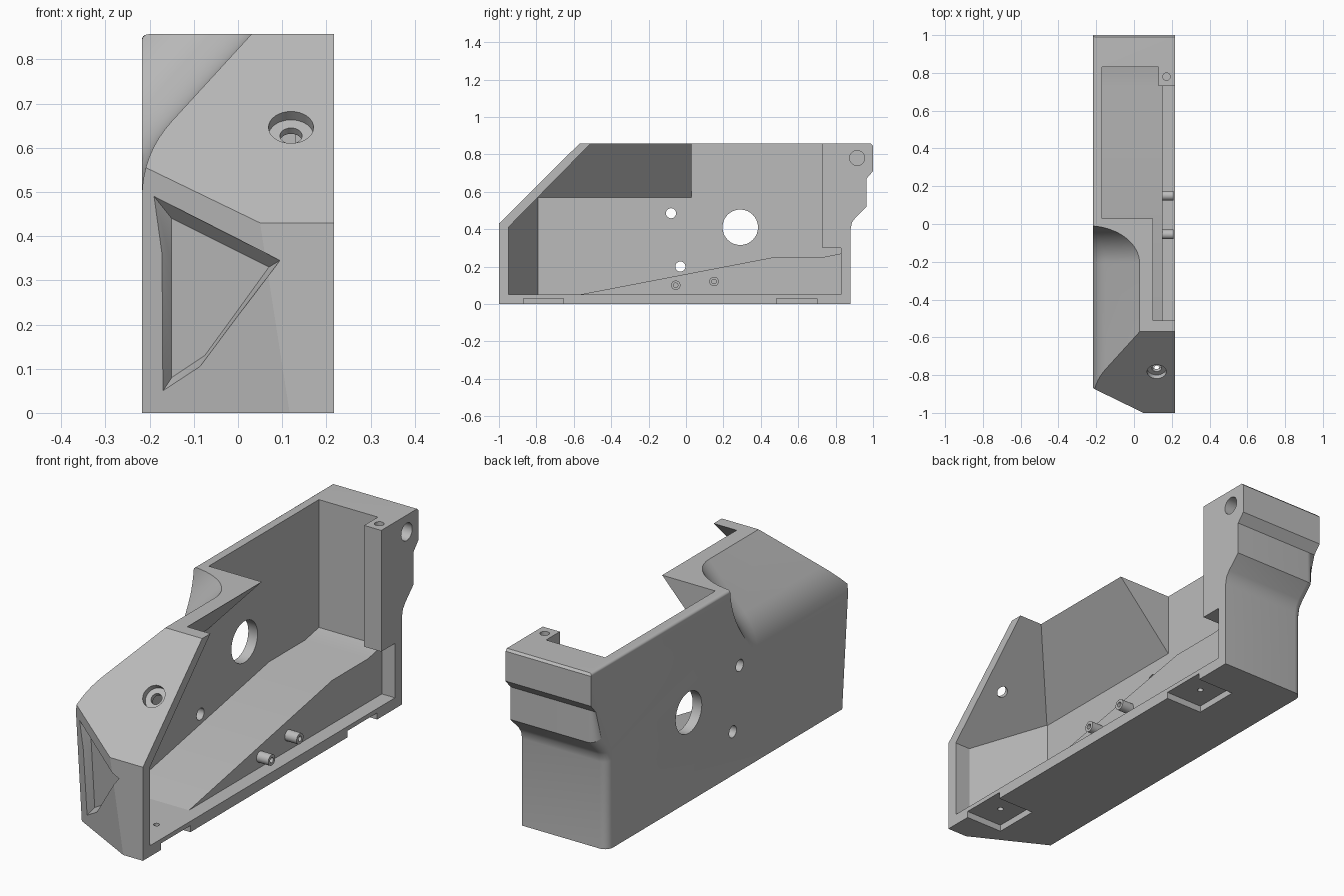
import bpy, bmesh, math
from mathutils import Vector, Matrix

cube = bpy.data.objects.get("Cube")
if cube:
    bpy.data.objects.remove(cube)

grey = bpy.data.materials.new("plain grey")
grey.use_nodes = True
grey.diffuse_color = (0.5, 0.5, 0.5, 1)
grey.node_tree.nodes["Principled BSDF"].inputs["Base Color"].default_value = (0.5, 0.5, 0.5, 1)

HALF = 0.217   # half the width
TOP = 0.857    # height
WALL = -0.17   # inner face of the side wall


def finish(name, bm):
    bmesh.ops.recalc_face_normals(bm, faces=bm.faces[:])
    mesh = bpy.data.meshes.new(name)
    bm.to_mesh(mesh)
    bm.free()
    mesh.materials.append(grey)
    ob = bpy.data.objects.new(name, mesh)
    bpy.context.collection.objects.link(ob)
    return ob


def loft(rings):
    """Closed solid through rings of equal point count."""
    bm = bmesh.new()
    rows = [[bm.verts.new(p) for p in ring] for ring in rings]
    n = len(rows[0])
    for a, b in zip(rows, rows[1:]):
        for i in range(n):
            j = (i + 1) % n
            bm.faces.new((a[i], a[j], b[j], b[i]))
    bm.faces.new(rows[0])
    bm.faces.new(rows[-1])
    bmesh.ops.recalc_face_normals(bm, faces=bm.faces[:])
    return bm


def side_prism(pts, x0, x1):
    return loft([[(x, y, z) for y, z in pts] for x in (x0, x1)])


def box(x0, x1, y0, y1, z0, z1):
    return side_prism([(y0, z0), (y1, z0), (y1, z1), (y0, z1)], x0, x1)


def cylinder(centre, radius, depth, axis):
    bm = bmesh.new()
    turn = Vector((0, 0, 1)).rotation_difference(Vector(axis)).to_matrix().to_4x4()
    bmesh.ops.create_cone(bm, cap_ends=True, segments=32, radius1=radius, radius2=radius,
                          depth=depth, matrix=Matrix.Translation(centre) @ turn)
    return bm


def slice_off(bm, point, normal):
    """Remove what lies on the normal's side of a plane and close the cut."""
    cut = bmesh.ops.bisect_plane(bm, geom=bm.verts[:] + bm.edges[:] + bm.faces[:], dist=1e-5,
                                 plane_co=point, plane_no=normal, clear_outer=True)
    edges = [e for e in cut["geom_cut"] if isinstance(e, bmesh.types.BMEdge)]
    bmesh.ops.holes_fill(bm, edges=edges, sides=0)


def carve(ob, bm):
    cutter = finish("cutter", bm)
    cutter.hide_render = True
    mod = ob.modifiers.new("carve", "BOOLEAN")
    mod.operation, mod.solver, mod.object = "DIFFERENCE", "EXACT", cutter
    bpy.context.view_layer.objects.active = ob
    bpy.ops.object.modifier_apply(modifier=mod.name)
    bpy.data.objects.remove(cutter)


# Outer block: side profile with sloped nose and stepped back
profile = [(-1, 0), (-1, 0.43), (-0.57, TOP), (0.99, TOP), (1, 0.847), (1, 0.71), (0.965, 0.67),
           (0.965, 0.52), (0.905, 0.46), (0.887, 0.435), (0.88, 0.40), (0.88, 0)]
bm = side_prism(profile, -HALF, HALF)


def round_edges(width, rule):
    edges = [e for e in bm.edges if all(v.co.x < -0.2 and rule(v.co) for v in e.verts)]
    bmesh.ops.bevel(bm, geom=edges, offset=width, segments=5, profile=0.5,
                    affect="EDGES", clamp_overlap=False)


round_edges(0.04, lambda c: c.y > 0.87 and c.z < 0.68)
round_edges(0.015, lambda c: c.z > TOP - 0.001)

# Angled cheek on the nose
a, b, c = Vector((0.05, -1, 0.43)), Vector((0.117, -1, 0)), Vector((-HALF, -0.87, 0.56))
cheek = (b - a).cross(c - a).normalized()
if cheek.y > 0:
    cheek.negate()
slice_off(bm, a, cheek)
body = finish("housing", bm)

# Scooped shoulder: slanted cut, rolled lower edge, hollow rear end
p0, p1, p2 = Vector((-0.15, 0.66)), Vector((-HALF, 0.587)), Vector((-0.2175, 0.488))
section = [Vector((-0.5, 0.955)), Vector((0.12, 0.955))]
for i in range(9):
    t = i / 8
    section.append(p0 * (1 - t) ** 2 + p1 * 2 * t * (1 - t) + p2 * t * t)
section.append(Vector((-0.5, 0.488)))
out, r = Vector((-0.738, 0.675)), 0.2
rings = [[(p.x, -1.2, p.y) for p in section]]
for i in range(15):
    ang = math.pi / 2 * i / 14
    shift = out * (r - r * math.cos(ang))
    rings.append([(p.x + shift.x, -0.01 - r + r * math.sin(ang), p.y + shift.y) for p in section])
carve(body, loft(rings))

# Front cavity, following the shoulder and the cheek from inside
front = side_prism([(-0.95, 0.05), (0.035, 0.05), (0.035, 1), (-0.37, 1), (-0.95, 0.41)], WALL, 0.3)
slice_off(front, (WALL, 0, 0.57), (-0.728, 0, 0.685))
slice_off(front, (WALL, -0.79, 0), (-0.46, -0.89, 0))
# The shoulder limits only the left side, so open the space above the rim
carve(body, front)
carve(body, box(0.10, 0.3, -0.508, 0.035, 0.8, 1))
# Rear cavity
carve(body, box(WALL, 0.3, 0.03, 0.83, 0.05, 1))

# Tapered three-sided pocket in the cheek
rim = [(-0.19, 0.49), (0.095, 0.345), (0.0, 0.22), (-0.086, 0.105), (-0.17, 0.05), (-0.172, 0.36)]
base = [(-0.15, 0.44), (0.07, 0.33), (0.0, 0.233), (-0.075, 0.13), (-0.15, 0.08), (-0.15, 0.34)]


def cheek_y(x, z):
    return max(-1, a.y - (cheek.x * (x - a.x) + cheek.z * (z - a.z)) / cheek.y)


carve(body, loft([[(x, -1.1, z) for x, z in rim],
                  [(x, cheek_y(x, z), z) for x, z in rim],
                  [(x, cheek_y(x, z) + 0.04, z) for x, z in base]]))

# Counterbored screw hole in the sloped nose
slope = Vector((0, -1, 1)).normalized()
seat = Vector((0.12, -0.783, 0.647))
carve(body, cylinder(seat, 0.051, 0.056, slope))
carve(body, cylinder(seat, 0.025, 0.3, slope))

# Holes through the side wall
for y, z, rad in ((0.29, 0.41, 0.095), (-0.08, 0.485, 0.027), (-0.03, 0.2, 0.027)):
    carve(body, cylinder((-0.2, y, z), rad, 0.2, (1, 0, 0)))

# Blind hole in the back corner
carve(body, cylinder((HALF, 0.915, 0.78), 0.04, 0.2, (1, 0, 0)))

# Foot recesses underneath, each with a small hole
for y0, y1 in ((-0.87, -0.655), (0.485, 0.70)):
    carve(body, box(0.03, 0.3, y0, y1, -0.1, 0.03))
    carve(body, cylinder((0.12, (y0 + y1) / 2, 0.03), 0.013, 0.1, (0, 0, 1)))

# Ramped inner floor
ramp = finish("inner_ramp", side_prism(
    [(-0.57, 0.05), (0.83, 0.05), (0.83, 0.27), (0.73, 0.25), (0.47, 0.25)], WALL, 0.15))

# Back corner post with a screw hole on top
post = finish("corner_post", box(0.13, HALF, 0.73, 0.83, 0.30, TOP))
carve(post, cylinder((0.172, 0.78, TOP), 0.02, 0.16, (0, 0, 1)))

# Hollow locating pegs
pegs = []
for y, z in ((-0.055, 0.1), (0.15, 0.12)):
    peg = finish("locating_peg", cylinder((0.175, y, z), 0.025, 0.07, (1, 0, 0)))
    carve(peg, cylinder((0.21, y, z), 0.012, 0.06, (1, 0, 0)))
    pegs.append(peg)

bpy.ops.object.select_all(action="DESELECT")
for ob in [body, ramp, post] + pegs:
    ob.select_set(True)
bpy.context.view_layer.objects.active = body
bpy.ops.object.shade_smooth_by_angle(angle=math.radians(25))
